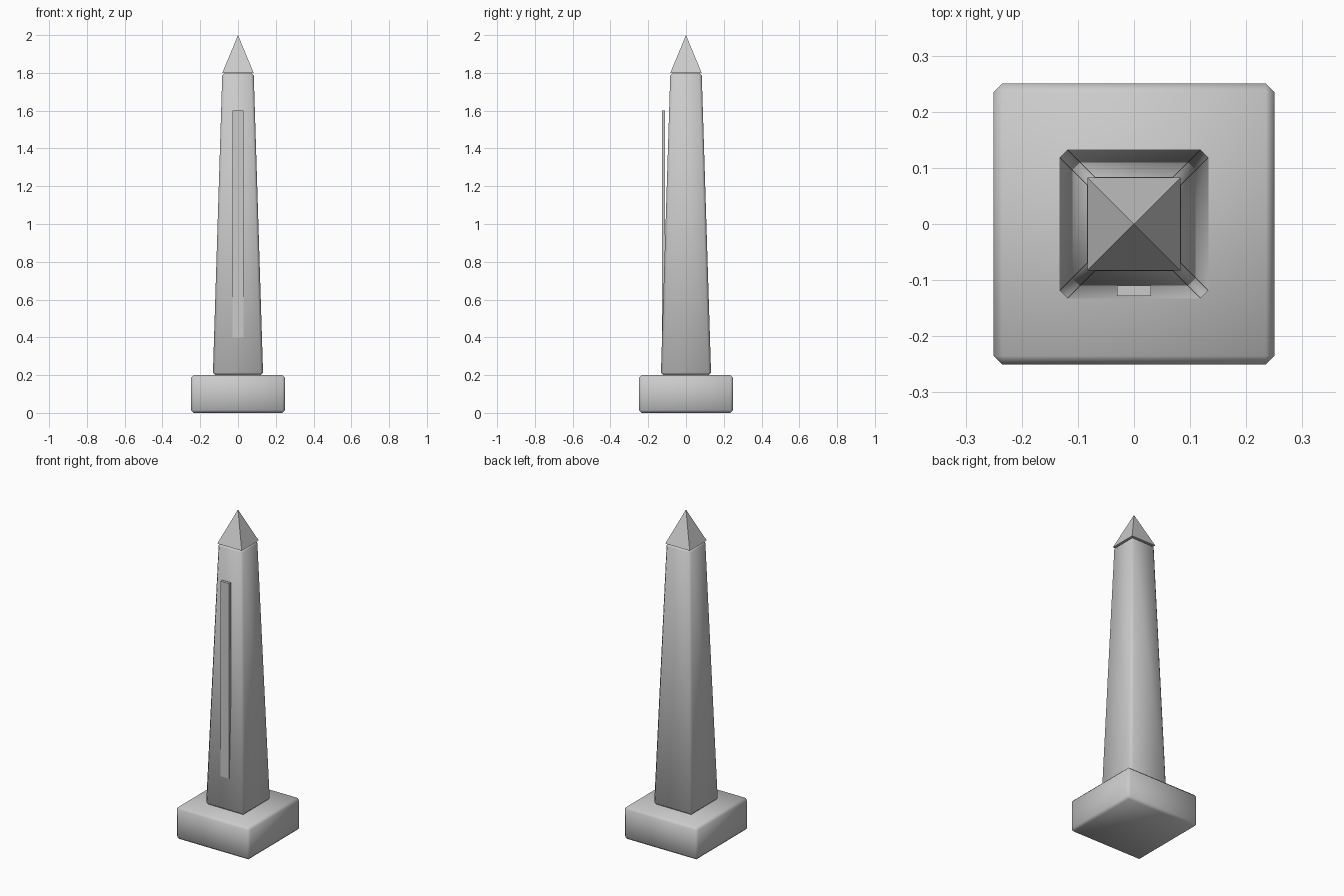
import bpy, math

if "Cube" in bpy.data.objects:
    bpy.data.objects.remove(bpy.data.objects["Cube"])


def frustum(name, z0, z1, h0, h1, bevel=0.0):
    """Square block of half-width h0 at the bottom and h1 at the top."""
    r = math.sqrt(2)
    bpy.ops.mesh.primitive_cone_add(vertices=4, radius1=h0 * r, radius2=h1 * r,
                                    depth=z1 - z0, location=(0, 0, (z0 + z1) / 2),
                                    rotation=(0, 0, math.pi / 4))
    ob = bpy.context.object
    ob.name = name
    bpy.ops.object.transform_apply(location=False, rotation=True, scale=True)
    if bevel:
        mod = ob.modifiers.new("edge_bevel", 'BEVEL')
        mod.width = bevel
        mod.segments = 1
        mod.limit_method = 'NONE'
        bpy.ops.object.modifier_apply(modifier=mod.name)
        bpy.ops.object.shade_smooth_by_angle(angle=math.radians(60))
    return ob


# Plinth, tapering shaft and pyramid cap
frustum("base", 0.0, 0.2, 0.25, 0.25, 0.015)
frustum("shaft", 0.2, 1.8, 0.133, 0.083, 0.014)
frustum("pyramid_cap", 1.8, 2.0, 0.083, 0.0)

# Thin upright strip on the front face
bpy.ops.mesh.primitive_cube_add(size=1, location=(0, -0.119, 1.0))
strip = bpy.context.object
strip.name = "front_strip"
strip.scale = (0.06, 0.018, 1.2)
bpy.ops.object.transform_apply(location=False, rotation=False, scale=True)
